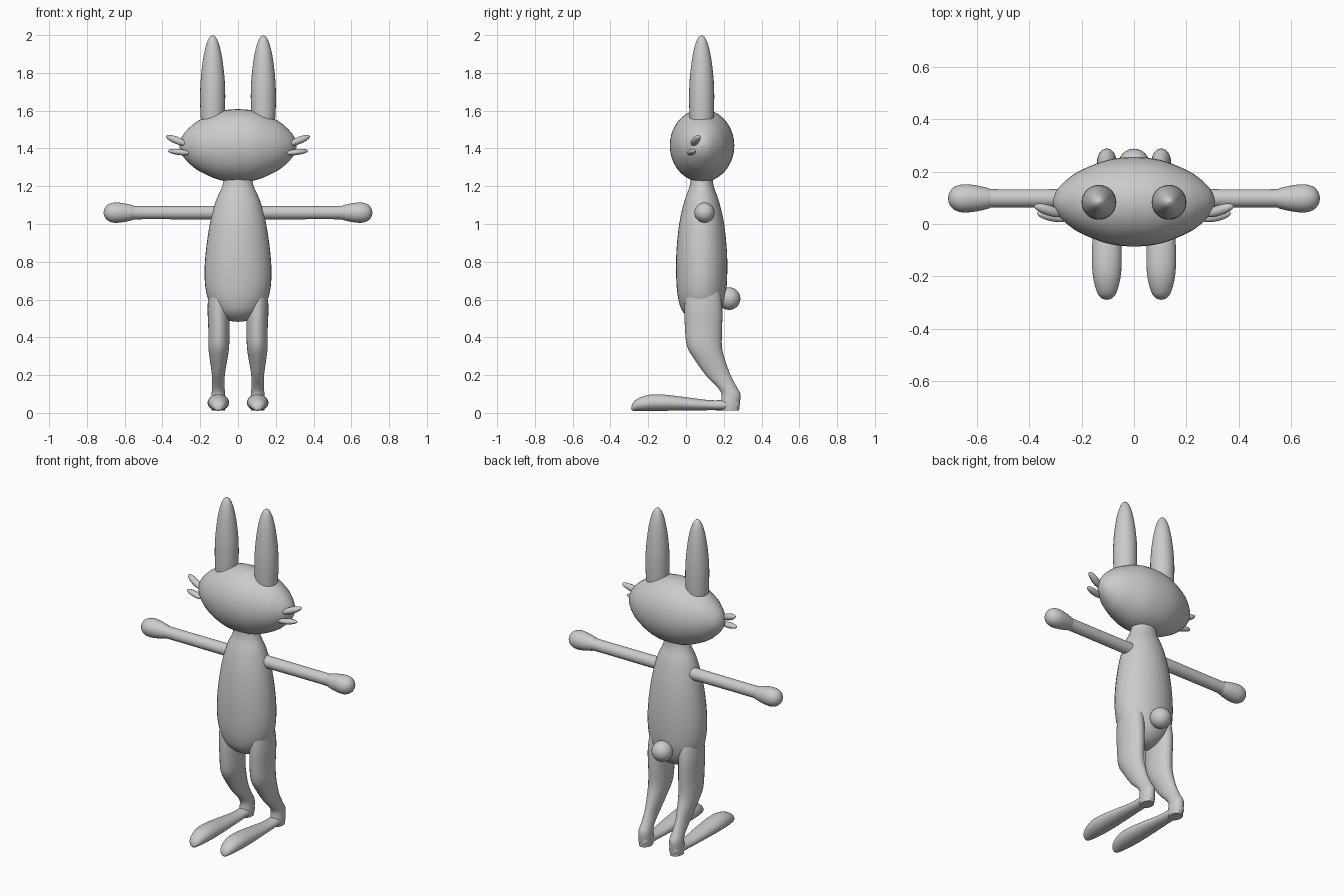
import bpy, bmesh, math
from mathutils import Vector

grey = bpy.data.materials.new("soft grey")
grey.diffuse_color = (0.6, 0.6, 0.6, 1)


def catmull(a, b, c, d, t):
    return [0.5 * (2 * q + (r - p) * t + (2 * p - 5 * q + 4 * r - s) * t * t
                   + (3 * q - p - 3 * r + s) * t ** 3) for p, q, r, s in zip(a, b, c, d)]


def finish(name, bm):
    bmesh.ops.recalc_face_normals(bm, faces=bm.faces)
    me = bpy.data.meshes.new(name)
    bm.to_mesh(me)
    bm.free()
    me.materials.append(grey)
    ob = bpy.data.objects.new(name, me)
    bpy.context.collection.objects.link(ob)
    bpy.ops.object.select_all(action='DESELECT')
    ob.select_set(True)
    bpy.context.view_layer.objects.active = ob
    bpy.ops.object.shade_smooth_by_angle(angle=math.radians(50))
    return ob


def loft(name, axis, rings, sides=28, steps=4):
    """Smooth tube; each ring is (position on axis, centre u, centre v, radius u, radius v)."""
    pts = [rings[0]] + rings + [rings[-1]]
    path = [catmull(*pts[i:i + 4], s / steps) for i in range(len(rings) - 1) for s in range(steps)]
    path.append(rings[-1])
    bm, loops = bmesh.new(), []
    for p, cu, cv, ru, rv in path:
        loop = []
        for k in range(sides):
            a = 2 * math.pi * k / sides
            u, v = cu + max(ru, 0.001) * math.cos(a), cv + max(rv, 0.001) * math.sin(a)
            co = {'x': (p, u, v), 'y': (u, p, v), 'z': (u, v, p)}[axis]
            loop.append(bm.verts.new(co))
        loops.append(loop)
    for lo, hi in zip(loops, loops[1:]):
        for k in range(sides):
            j = (k + 1) % sides
            bm.faces.new((lo[k], lo[j], hi[j], hi[k]))
    bm.faces.new(loops[0])
    bm.faces.new(loops[-1])
    return finish(name, bm)


def ellipsoid(name, centre, radii, direction=(1, 0, 0)):
    bm = bmesh.new()
    bmesh.ops.create_uvsphere(bm, u_segments=24, v_segments=14, radius=1)
    bmesh.ops.scale(bm, vec=radii, verts=bm.verts)
    turn = Vector((1, 0, 0)).rotation_difference(Vector(direction))
    bmesh.ops.rotate(bm, matrix=turn.to_matrix(), verts=bm.verts)
    bmesh.ops.translate(bm, vec=centre, verts=bm.verts)
    return finish(name, bm)


def mirrored(ob):
    mod = ob.modifiers.new("other side", 'MIRROR')
    mod.use_mirror_merge = False
    return ob


# Lemon-shaped head
half = [(0.0, 0.193), (0.1, 0.181), (0.2, 0.138), (0.25, 0.102), (0.285, 0.065),
        (0.303, 0.033), (0.311, 0.0)]
outline = [(-x, r) for x, r in reversed(half[1:])] + half
loft("head", 'x', [(x, 0.085, 1.415, r * 0.885, r) for x, r in outline], 36)

# Body with a narrow neck and round bottom
loft("body", 'z', [(z, 0, 0.083, rx, ry) for z, rx, ry in (
    (0.482, 0, 0), (0.488, 0.045, 0.04), (0.51, 0.088, 0.077), (0.55, 0.13, 0.108),
    (0.62, 0.164, 0.127), (0.72, 0.177, 0.135), (0.85, 0.171, 0.134), (1.0, 0.149, 0.119),
    (1.12, 0.118, 0.092), (1.2, 0.083, 0.064), (1.27, 0.07, 0.056))], 36)

# Ears
mirrored(loft("ears", 'z', [(z, x, 0.083, r, r) for z, x, r in (
    (1.5, 0.133, 0.06), (1.62, 0.134, 0.066), (1.74, 0.134, 0.065), (1.86, 0.134, 0.053),
    (1.94, 0.134, 0.037), (1.985, 0.134, 0.019), (2.0, 0.134, 0))]))

# Arms ending in rounded hands
mirrored(loft("arms", 'x', [(x, 0.098, 1.06, r, r) for x, r in (
    (0.06, 0.036), (0.3, 0.035), (0.53, 0.035), (0.555, 0.039), (0.6, 0.049),
    (0.65, 0.054), (0.685, 0.045), (0.705, 0.025), (0.712, 0))]))

# Legs: thigh, bent knee, shin and heel
mirrored(loft("legs", 'z', [
    (0.012, 0.104, 0.235, 0.035, 0.046), (0.05, 0.104, 0.235, 0.038, 0.05),
    (0.1, 0.104, 0.238, 0.036, 0.05), (0.14, 0.104, 0.215, 0.033, 0.052),
    (0.2, 0.104, 0.17, 0.034, 0.066), (0.28, 0.103, 0.127, 0.046, 0.08),
    (0.35, 0.102, 0.098, 0.055, 0.092), (0.44, 0.101, 0.093, 0.056, 0.098),
    (0.55, 0.103, 0.092, 0.058, 0.1), (0.64, 0.1, 0.09, 0.055, 0.09),
    (0.7, 0.1, 0.09, 0.04, 0.07)], steps=3))

# Long feet
mirrored(loft("feet", 'y', [
    (-0.29, 0.104, 0.025, 0, 0), (-0.284, 0.104, 0.03, 0.02, 0.018),
    (-0.26, 0.104, 0.042, 0.038, 0.031), (-0.2, 0.104, 0.053, 0.053, 0.042),
    (-0.12, 0.104, 0.054, 0.057, 0.043), (0.0, 0.104, 0.048, 0.051, 0.035),
    (0.12, 0.104, 0.041, 0.041, 0.027), (0.2, 0.104, 0.041, 0.036, 0.027),
    (0.262, 0.104, 0.044, 0.032, 0.028), (0.282, 0.104, 0.045, 0.018, 0.022)]))

# Cheek whiskers
mirrored(ellipsoid("upper_whiskers", (0.325, 0.052, 1.443), (0.063, 0.02, 0.019), (0.1, 0.032, 0.04)))
mirrored(ellipsoid("lower_whiskers", (0.312, 0.03, 1.381), (0.06, 0.02, 0.016), (0.1, 0.02, 0.012)))

# Round tail
ellipsoid("tail", (0, 0.228, 0.605), (0.06, 0.06, 0.06))
